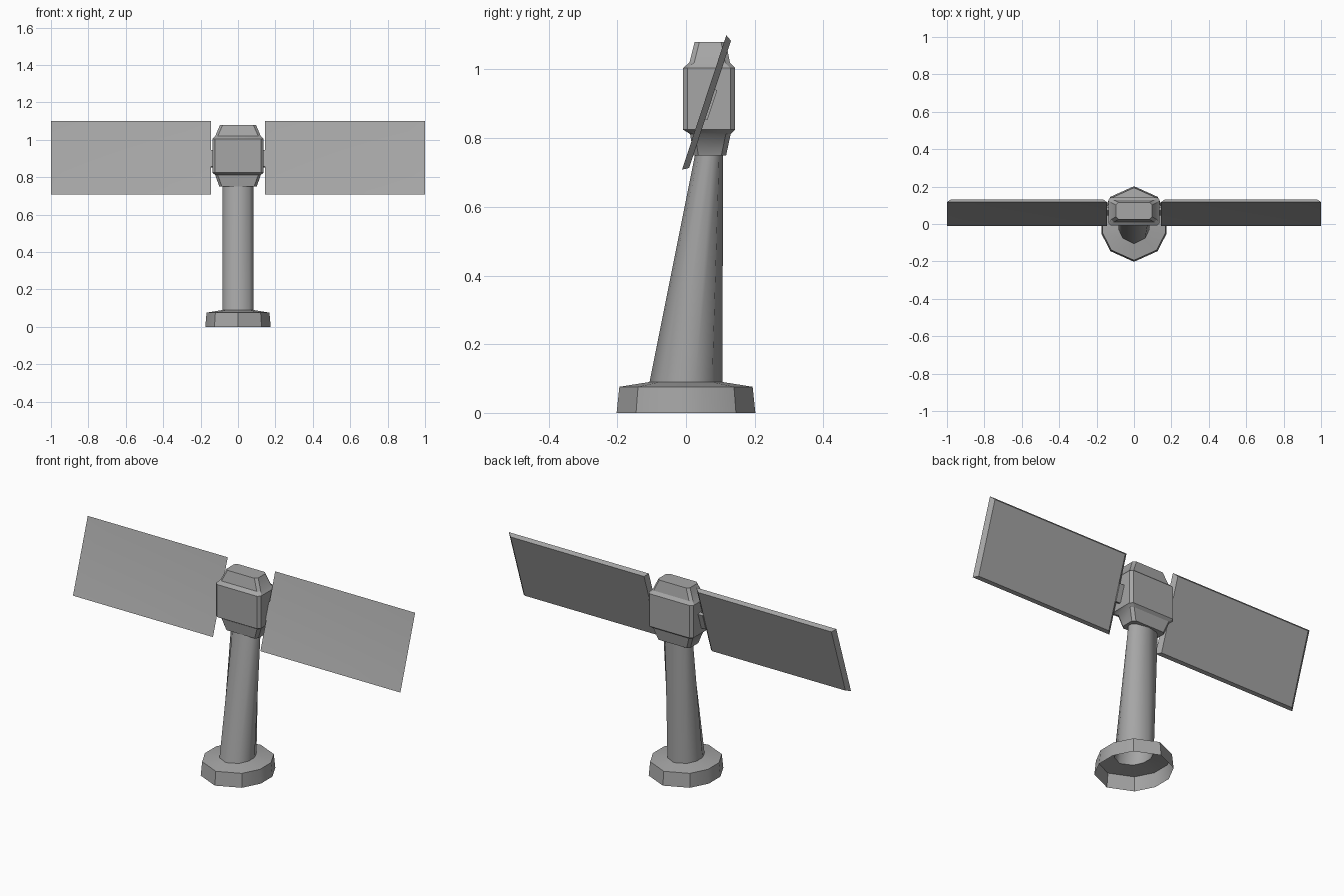
import bpy
import bmesh
from math import radians
from mathutils import Vector

cube = bpy.data.objects.get("Cube")
if cube:
    bpy.data.objects.remove(cube, do_unlink=True)

grey = bpy.data.materials.new("plain grey")
grey.use_nodes = True
colour = (0.38, 0.38, 0.38, 1)
grey.diffuse_color = colour
grey.node_tree.nodes["Principled BSDF"].inputs["Base Color"].default_value = colour


def loft(name, rings, cap_start=True, cap_end=True, angle=30):
    """Skin a list of equal-length point rings into one object."""
    bm = bmesh.new()
    loops = [[bm.verts.new(p) for p in ring] for ring in rings]
    n = len(loops[0])
    for low, high in zip(loops, loops[1:]):
        for i in range(n):
            j = (i + 1) % n
            bm.faces.new((low[i], low[j], high[j], high[i]))
    if cap_start:
        bm.faces.new(loops[0][::-1])
    if cap_end:
        bm.faces.new(loops[-1])
    bmesh.ops.recalc_face_normals(bm, faces=bm.faces)
    mesh = bpy.data.meshes.new(name)
    bm.to_mesh(mesh)
    bm.free()
    mesh.materials.append(grey)
    obj = bpy.data.objects.new(name, mesh)
    bpy.context.collection.objects.link(obj)
    bpy.ops.object.select_all(action="DESELECT")
    obj.select_set(True)
    bpy.context.view_layer.objects.active = obj
    bpy.ops.object.shade_smooth_by_angle(angle=radians(angle))
    return obj


# Ten-sided outline shared by the foot and the column, pointed front and back
half = [(0, -1), (0.72, -0.72), (1, -0.25), (1, 0.25), (0.72, 0.72)]
outline = half + [(-x, -y) for x, y in half]


def section(rx, ry, y, z):
    return [(px * rx, y + py * ry, z) for px, py in outline]


# Hollow foot, open underneath
loft("foot", [section(0.175, 0.202, 0, 0),
              section(0.168, 0.194, 0, 0.076),
              section(0.083, 0.106, 0, 0.09)], False, False)

# Leaning column with an upright back
loft("column", [section(0.083, 0.106, 0, 0.09),
                section(0.083, 0.04, 0.068, 0.76)], False, True, 50)


def chamfered(hx, y0, y1, z, c=0.014):
    right = [(hx - c, y0), (hx, y0 + c), (hx, y1 - c), (hx - c, y1)]
    left = [(-x, y) for x, y in reversed(right)]
    return [(x, y, z) for x, y in right + left]


# Head block with tapered top and bottom
loft("head", [chamfered(0.10, 0.022, 0.117, 0.75),
              chamfered(0.122, 0.012, 0.130, 0.812),
              chamfered(0.137, -0.009, 0.143, 0.825),
              chamfered(0.137, -0.009, 0.143, 1.004),
              chamfered(0.122, 0.010, 0.128, 1.02),
              chamfered(0.096, 0.025, 0.116, 1.08)])

# Tilted panel frame: up runs along the panel, back points behind it
centre = Vector((0, 0.053, 0.904))
up = Vector((0, 0.129, 0.392)).normalized()
back = Vector((0, up.z, -up.y))


def tilted(side, x0, x1, h, depth):
    corners = [(x0, -h), (x1, -h), (x1, h), (x0, h)]
    return [centre + up * v + back * depth + Vector((side * x, 0, 0))
            for x, v in corners]


for label, side in (("left", 1), ("right", -1)):
    # Panel with a shallow dished front and a narrower back
    loft(label + "_panel", [tilted(side, 0.20, 0.94, 0.15, 0.004),
                            tilted(side, 0.145, 1.0, 0.206, 0),
                            tilted(side, 0.165, 0.98, 0.195, 0.018)])
    # Hinge joining the panel to the head
    loft(label + "_hinge", [tilted(side, 0.11, 0.165, 0.046, 0.006),
                            tilted(side, 0.11, 0.165, 0.046, 0.025)])
